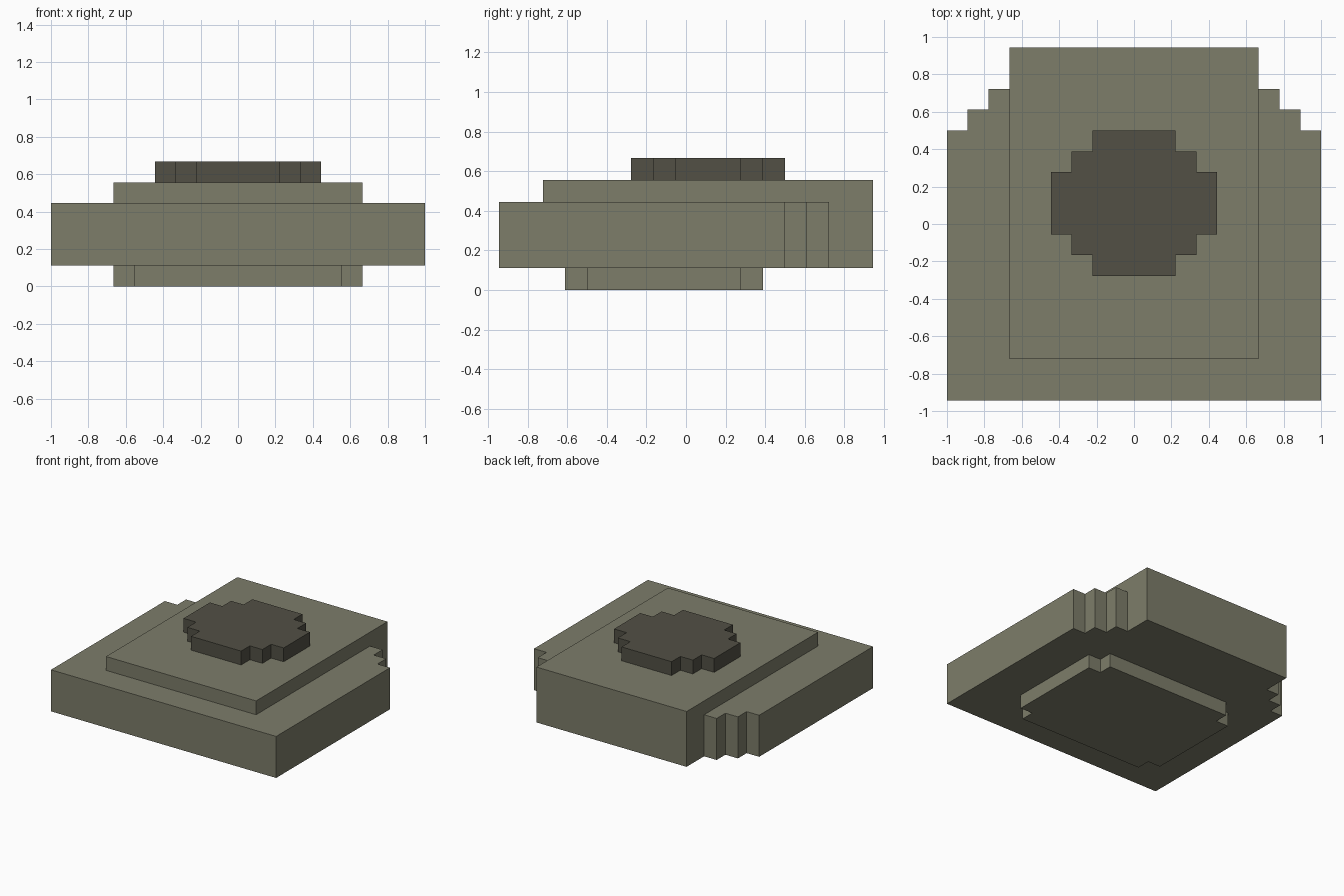
import bpy
import bmesh

if "Cube" in bpy.data.objects:
    bpy.data.objects.remove(bpy.data.objects["Cube"], do_unlink=True)

U = 1 / 9        # grid step
Y0 = -8.5 * U    # front edge, y is counted in steps from here


def linear(c):
    c /= 255
    return c / 12.92 if c <= 0.04045 else ((c + 0.055) / 1.055) ** 2.4


def material(name, rgb):
    mat = bpy.data.materials.new(name)
    mat.use_nodes = True
    col = (*[linear(c) for c in rgb], 1)
    mat.diffuse_color = col
    bsdf = next(n for n in mat.node_tree.nodes if n.type == 'BSDF_PRINCIPLED')
    bsdf.inputs["Base Color"].default_value = col
    bsdf.inputs["Roughness"].default_value = 0.9
    return mat


def slab(name, half, z0, z1, mat):
    """Extrude a +x half outline, mirrored across x = 0, from z0 to z1 (grid steps)."""
    outline = half + [(-x, y) for x, y in reversed(half)]
    bm = bmesh.new()
    face = bm.faces.new([bm.verts.new((x * U, Y0 + y * U, z0 * U)) for x, y in outline])
    top = bmesh.ops.extrude_face_region(bm, geom=[face])["geom"]
    bmesh.ops.translate(bm, vec=(0, 0, (z1 - z0) * U),
                        verts=[v for v in top if isinstance(v, bmesh.types.BMVert)])
    bmesh.ops.recalc_face_normals(bm, faces=bm.faces)
    mesh = bpy.data.meshes.new(name)
    bm.to_mesh(mesh)
    bm.free()
    mesh.materials.append(mat)
    obj = bpy.data.objects.new(name, mesh)
    bpy.context.collection.objects.link(obj)
    return obj


olive = material("olive_grey", (125, 125, 106))
dark = material("dark_olive", (82, 80, 69))

# Base foot with notched corners
slab("base_foot", [(5, 3), (5, 4), (6, 4), (6, 11), (5, 11), (5, 12)], 0, 1, olive)

# Main body with stepped rear corners
slab("main_body", [(9, 0), (9, 13), (8, 13), (8, 14), (7, 14), (7, 15), (6, 15), (6, 17)],
     1, 4, olive)

# Raised deck flush with the rear edge
slab("raised_deck", [(6, 2), (6, 17)], 4, 5, olive)

# Dark stepped round cap
slab("round_cap", [(2, 6), (2, 7), (3, 7), (3, 8), (4, 8), (4, 11), (3, 11), (3, 12),
                   (2, 12), (2, 13)], 5, 6, dark)
